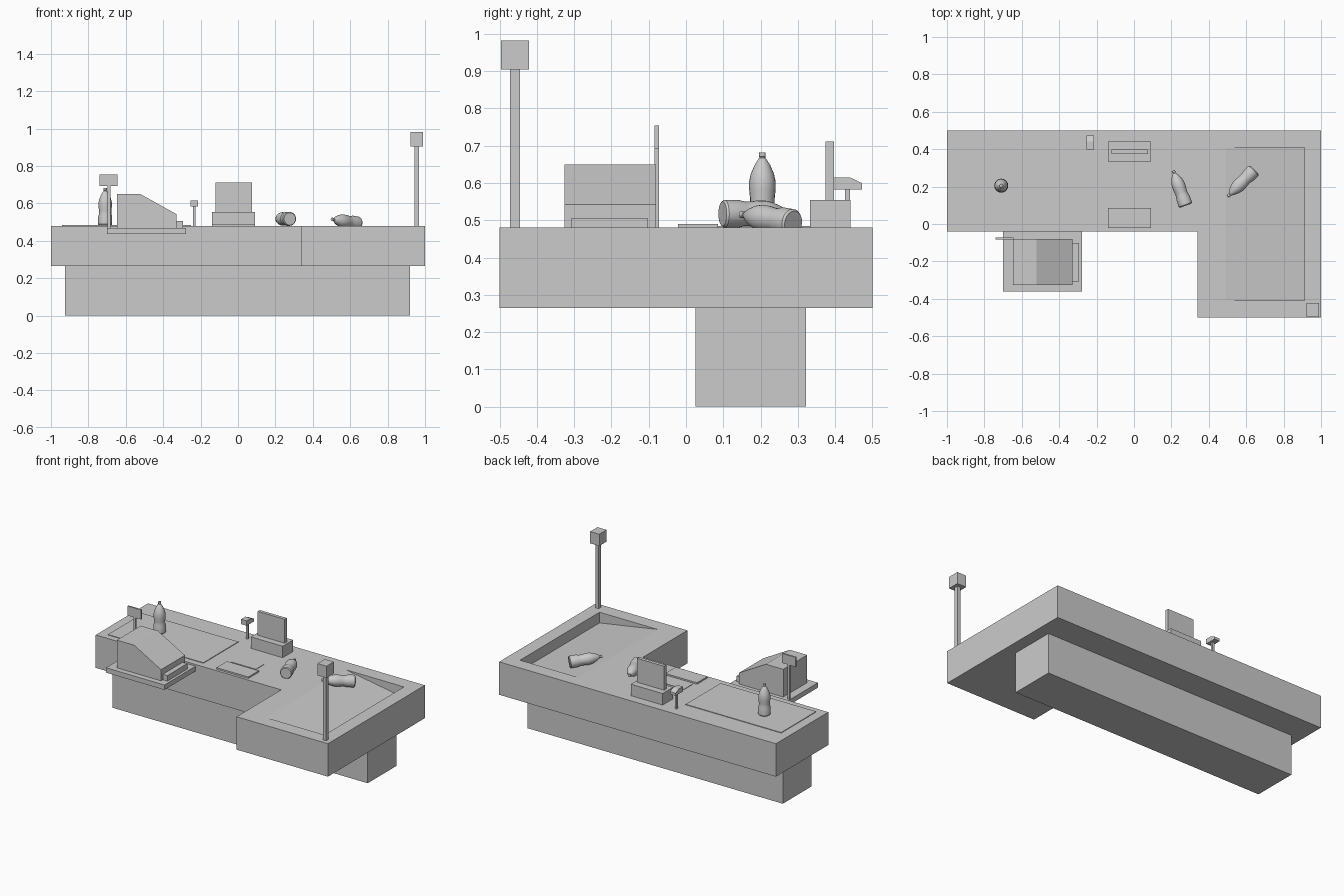
import bpy, bmesh
from math import cos, sin, tau
from mathutils import Vector

if "Cube" in bpy.data.objects:
    bpy.data.objects.remove(bpy.data.objects["Cube"])


def finish(name, bm):
    bmesh.ops.recalc_face_normals(bm, faces=bm.faces)
    mesh = bpy.data.meshes.new(name)
    bm.to_mesh(mesh)
    bm.free()
    obj = bpy.data.objects.new(name, mesh)
    bpy.context.collection.objects.link(obj)
    return obj


def prism(name, points, offset):
    """Extrude a closed outline of 3D points along an offset."""
    bm = bmesh.new()
    face = bm.faces.new([bm.verts.new(p) for p in points])
    out = bmesh.ops.extrude_face_region(bm, geom=[face])
    verts = [g for g in out["geom"] if isinstance(g, bmesh.types.BMVert)]
    bmesh.ops.translate(bm, verts=verts, vec=offset)
    return finish(name, bm)


def box(name, x, y, z):
    pts = [(x[0], y[0], z[0]), (x[1], y[0], z[0]), (x[1], y[1], z[0]), (x[0], y[1], z[0])]
    return prism(name, pts, (0, 0, z[1] - z[0]))


TOP = 0.48

# Counter base and L-shaped counter
box("counter_base", (-0.925, 0.92), (0.025, 0.322), (0, 0.266))
outline = [(-1, -0.04), (0.34, -0.04), (0.34, -0.5), (1, -0.5), (1, 0.5), (-1, 0.5)]
counter = prism("counter_top", [(x, y, 0.265) for x, y in outline], (0, 0, TOP - 0.265))

# Sloping packing tray cut into the right wing
x0, x1, depth = 0.49, 0.912, 0.07
slope = depth / (x1 - x0)
wedge = [(x0 - 0.05, TOP + 0.05 * slope), (x1, TOP - depth), (x1, TOP + 0.1), (x0 - 0.05, TOP + 0.1)]
cutter = prism("tray_cutter", [(x, -0.41, z) for x, z in wedge], (0, 0.82, 0))
cutter.hide_render = True
cutter.hide_viewport = True
cut = counter.modifiers.new("tray", "BOOLEAN")
cut.object = cutter
cut.solver = "EXACT"

# Belt and scanner plates on the counter
box("conveyor_belt", (-0.94, -0.25), (0.0, 0.36), (TOP - 0.01, TOP + 0.004))
box("keyboard", (-0.14, 0.09), (-0.022, 0.086), (TOP - 0.01, TOP + 0.01))
box("scanner_glass", (-0.12, 0.055), (0.105, 0.19), (TOP - 0.01, TOP + 0.003))

# Monitor
box("monitor_base", (-0.14, 0.09), (0.333, 0.441), (TOP, 0.555))
box("monitor_screen", (-0.12, 0.075), (0.375, 0.397), (0.555, 0.711))

# Card reader on a post
box("reader_post", (-0.241, -0.228), (0.427, 0.44), (TOP, 0.59))
reader = [(0.397, 0.583), (0.472, 0.583), (0.472, 0.6), (0.44, 0.615), (0.397, 0.615)]
prism("card_reader", [(-0.255, y, z) for y, z in reader], (0.04, 0, 0))

# Cash register
box("register_tray", (-0.7, -0.278), (-0.362, -0.04), (0.437, 0.469))
body = [(-0.647, 0.469), (-0.328, 0.469), (-0.328, 0.542), (-0.522, 0.65), (-0.647, 0.65)]
prism("register_body", [(x, -0.326, z) for x, z in body], (0, 0.246, 0))
box("register_drawer", (-0.328, -0.295), (-0.308, -0.102), (0.469, 0.505))
box("price_display_post", (-0.697, -0.682), (-0.084, -0.073), (0.469, 0.7))
box("price_display", (-0.74, -0.643), (-0.084, -0.073), (0.693, 0.755))

# Signal light on a pole
box("light_pole", (0.945, 0.968), (-0.473, -0.446), (TOP, 0.906))
box("signal_light", (0.922, 0.988), (-0.497, -0.422), (0.905, 0.982))

# Bottles: one revolved profile placed along an axis
PROFILE = [(0.033, 0), (0.0375, 0.006), (0.0375, 0.045), (0.033, 0.062), (0.033, 0.075),
           (0.0355, 0.1), (0.0355, 0.122), (0.031, 0.142), (0.021, 0.165), (0.011, 0.181),
           (0.008, 0.184), (0.008, 0.187), (0.009, 0.188), (0.009, 0.199)]


def bottle(name, base, axis, sides=20):
    bm = bmesh.new()
    rings = [[bm.verts.new((r * cos(tau * i / sides), r * sin(tau * i / sides), z))
              for i in range(sides)] for r, z in PROFILE]
    for a, b in zip(rings, rings[1:]):
        for i in range(sides):
            j = (i + 1) % sides
            bm.faces.new((a[i], a[j], b[j], b[i]))
    bm.faces.new(rings[0])
    bm.faces.new(rings[-1])
    obj = finish(name, bm)
    obj.location = base
    obj.rotation_euler = Vector(axis).to_track_quat("Z", "Y").to_euler()
    bpy.ops.object.select_all(action="DESELECT")
    obj.select_set(True)
    bpy.context.view_layer.objects.active = obj
    bpy.ops.object.shade_smooth_by_angle()


R = 0.0375
bottle("standing_bottle", (-0.71, 0.205, TOP + 0.003), (0, 0, 1))
bottle("lying_bottle", (0.277, 0.098, TOP + R), (-0.067, 0.187, 0))
bottle("tray_bottle", (0.642, 0.288, TOP - slope * (0.642 - x0) + R), (-0.135, -0.135, 0.135 * slope))
